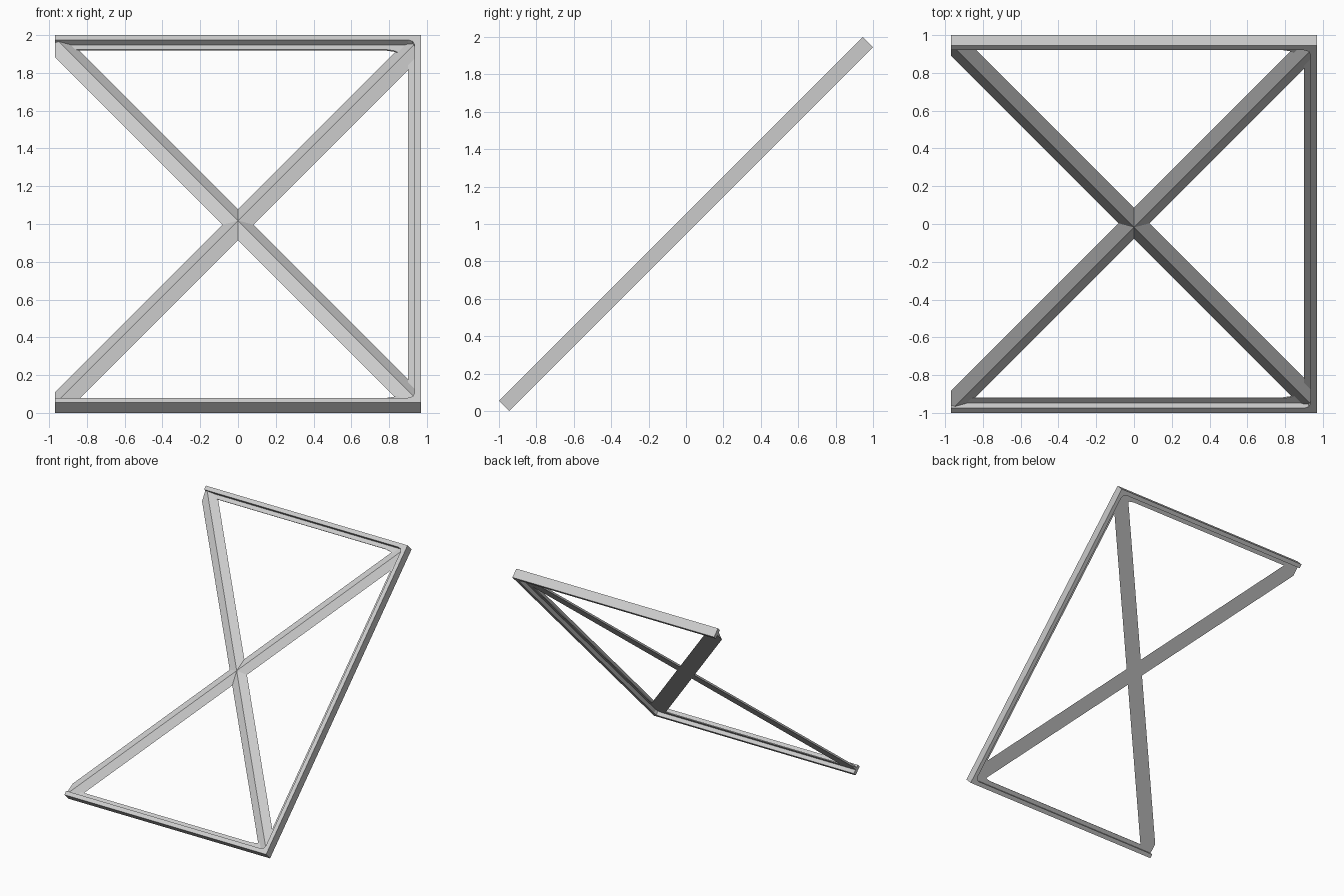
import bpy, bmesh, math
from mathutils import Matrix, Vector

cube = bpy.data.objects.get("Cube")
if cube:
    bpy.data.objects.remove(cube, do_unlink=True)

grey = bpy.data.materials.new("light_grey")
grey.use_nodes = True
grey.diffuse_color = (0.6, 0.6, 0.6, 1)
grey.node_tree.nodes["Principled BSDF"].inputs["Base Color"].default_value = (0.6, 0.6, 0.6, 1)

U, V = 0.97, 1.375       # half width and half length of the flat frame
HALF = 0.039             # half height of the rim
PLATE = -0.006           # underside of the thin plate
TILT = Matrix.Translation((0, 0, 1)) @ Matrix.Rotation(math.radians(45), 4, "X")


def finish(name, bm):
    """Turn a part drawn flat into a tilted object."""
    bmesh.ops.recalc_face_normals(bm, faces=bm.faces)
    bm.transform(TILT)
    mesh = bpy.data.meshes.new(name)
    bm.to_mesh(mesh)
    bm.free()
    mesh.materials.append(grey)
    bpy.context.collection.objects.link(bpy.data.objects.new(name, mesh))


def prism(points, depth):
    """Extrude a closed outline by a depth vector."""
    bm = bmesh.new()
    face = bm.faces.new([bm.verts.new(p) for p in points])
    new = bmesh.ops.extrude_face_region(bm, geom=[face])["geom"]
    verts = [g for g in new if isinstance(g, bmesh.types.BMVert)]
    bmesh.ops.translate(bm, verts=verts, vec=depth)
    return bm


def three_sided(name, outer, inner, radius, low, high, steps):
    """Frame open on one side, with rounded inner corners."""
    u, v = U - inner, V - inner
    arc = [(u - radius + radius * math.sin(a), v - radius + radius * math.cos(a))
           for a in (math.pi / 2 * i / steps for i in range(steps + 1))]
    half = [(U - outer, V - outer), (-U, V - outer), (-U, v)] + arc
    outline = half + [(x, -y) for x, y in reversed(half)]
    finish(name, prism([(x, y, low) for x, y in outline], Vector((0, 0, high - low))))


# Raised rim and the thin inner plate
three_sided("rim", 0, 0.035, 0.035, -HALF, HALF, 2)
three_sided("inner_plate", 0.015, 0.07, 0.12, PLATE, 0.002, 4)

# Ridged diagonal braces, trimmed at the frame
for name, side in (("rising_brace", 1), ("falling_brace", -1)):
    along = Vector((1, side * math.sqrt(2), 0)).normalized()
    across = Vector((-along.y, along.x, 0)) * 0.0675
    base = Vector((0, 0, PLATE)) - along * 2
    bm = prism([base - across, base + across, base + Vector((0, 0, 0.032))], along * 4)
    for normal, reach in (((1, 0, 0), U - 0.03), ((-1, 0, 0), U),
                          ((0, 1, 0), V - 0.03), ((0, -1, 0), V - 0.03)):
        n = Vector(normal)
        bmesh.ops.bisect_plane(bm, geom=bm.verts[:] + bm.edges[:] + bm.faces[:],
                               plane_co=n * reach, plane_no=n, clear_outer=True)
        bmesh.ops.holes_fill(bm, edges=[e for e in bm.edges if e.is_boundary])
    finish(name, bm)
